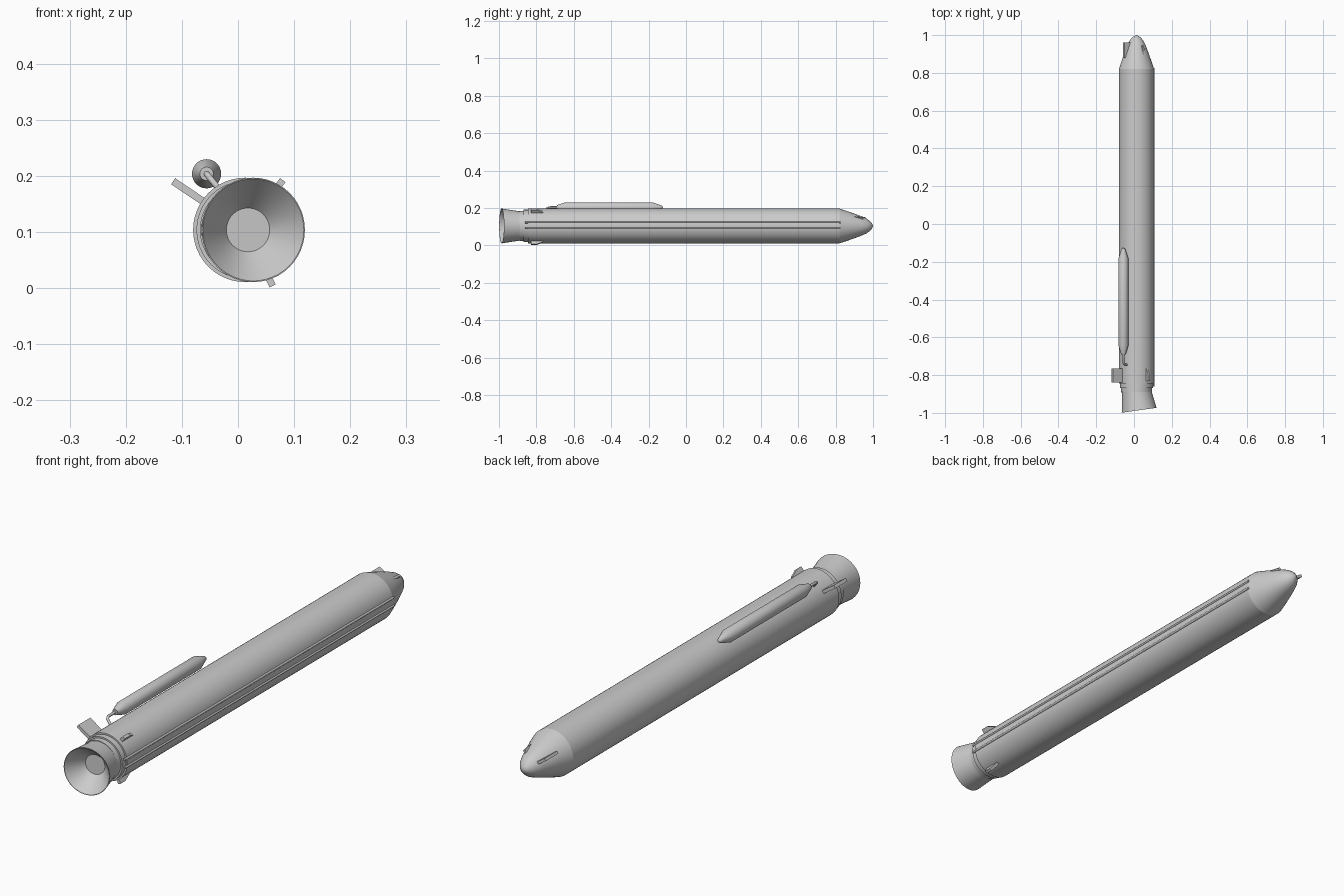
import bpy, bmesh, math
from mathutils import Matrix, Vector

if "Cube" in bpy.data.objects:
    bpy.data.objects.remove(bpy.data.objects["Cube"])

CX, CZ, R = 0.013, 0.104, 0.093     # body axis and radius

grey = bpy.data.materials.new("plain grey")
grey.diffuse_color = (0.6, 0.6, 0.6, 1)
grey.use_nodes = True
grey.node_tree.nodes["Principled BSDF"].inputs["Base Color"].default_value = grey.diffuse_color


def finish(name, bm, smooth=True):
    bmesh.ops.remove_doubles(bm, verts=bm.verts, dist=1e-6)
    bmesh.ops.recalc_face_normals(bm, faces=bm.faces)
    me = bpy.data.meshes.new(name)
    bm.to_mesh(me)
    bm.free()
    me.materials.append(grey)
    ob = bpy.data.objects.new(name, me)
    bpy.context.collection.objects.link(ob)
    if smooth:
        bpy.ops.object.select_all(action='DESELECT')
        ob.select_set(True)
        bpy.context.view_layer.objects.active = ob
        bpy.ops.object.shade_smooth_by_angle(angle=math.radians(20))
    return ob


def lathe(name, profile, x=CX, z=CZ, sides=48, y=0, turn=0):
    """Spin (y, radius) points around a line along y."""
    bm = bmesh.new()
    vs = [bm.verts.new((r, py, 0)) for py, r in profile]
    es = [bm.edges.new(p) for p in zip(vs, vs[1:])]
    bmesh.ops.spin(bm, geom=vs + es, cent=(0, 0, 0), axis=(0, 1, 0),
                   angle=math.tau, steps=sides)
    bm.transform(Matrix.Translation((x, y, z)) @ Matrix.Rotation(turn, 4, 'Z'))
    return finish(name, bm)


def fin(name, outline, angle, thick):
    """Flat plate from (y, distance from axis) points, set round the body."""
    a = math.radians(angle)
    out = Vector((math.cos(a), 0, math.sin(a)))
    side = Vector((-math.sin(a), 0, math.cos(a))) * thick / 2
    bm = bmesh.new()
    base = Vector((CX, 0, CZ))
    rings = [[bm.verts.new(base + out * r + Vector((0, y, 0)) + side * s)
              for y, r in outline] for s in (-1, 1)]
    bm.faces.new(rings[0])
    bm.faces.new(rings[1][::-1])
    n = len(outline)
    for i in range(n):
        j = (i + 1) % n
        bm.faces.new((rings[0][i], rings[0][j], rings[1][j], rings[1][i]))
    return finish(name, bm, False)


def pipe(name, points, radius):
    cu = bpy.data.curves.new(name, 'CURVE')
    cu.dimensions = '3D'
    cu.bevel_depth = radius
    cu.bevel_resolution = 2
    cu.use_fill_caps = True
    sp = cu.splines.new('POLY')
    sp.points.add(len(points) - 1)
    for p, co in zip(sp.points, points):
        p.co = (*co, 1)
    cu.materials.append(grey)
    ob = bpy.data.objects.new(name, cu)
    bpy.context.collection.objects.link(ob)


# main tube with stepped tail
lathe("body", [(-0.89, 0), (-0.89, 0.081), (-0.868, 0.081), (-0.868, 0.087),
               (-0.845, 0.087), (-0.845, R), (0.82, R), (0.82, 0)])

# rounded nose cone
lathe("nose", [(0.82, R), (0.86, 0.080), (0.90, 0.066), (0.94, 0.051),
               (0.965, 0.040), (0.983, 0.027), (0.995, 0.013), (1.0, 0)])

# tilted engine bell, hollow with a flat throat
lathe("nozzle", [(0.01, 0), (0.01, 0.078), (-0.01, 0.079), (-0.102, 0.093),
                 (-0.102, 0.091), (-0.035, 0.039), (-0.035, 0)],
      y=-0.885, turn=math.radians(8))

# fins near the tail: one large, two small
fin("large_tail_fin", [(-0.84, 0.085), (-0.84, 0.155), (-0.765, 0.155),
                       (-0.765, 0.085)], 146, 0.013)
for i, ang in enumerate((53, -64)):
    fin(f"small_tail_fin_{i + 1}", [(-0.83, 0.085), (-0.83, 0.111), (-0.80, 0.111),
                                    (-0.765, 0.096), (-0.765, 0.085)], ang, 0.012)

# fins on the nose
fin("nose_fin", [(0.88, 0.03), (0.88, 0.08), (0.96, 0.08), (0.96, 0.03)], 147, 0.011)
fin("small_nose_fin", [(0.90, 0.03), (0.90, 0.067), (0.945, 0.06), (0.945, 0.03)], 53, 0.01)

# long cable rails on the right side
for i, dz in enumerate((0.019, -0.013)):
    x = CX + math.sqrt(R * R - dz * dz)
    pipe(f"rail_{i + 1}", [(x, -0.86, CZ + dz), (x, 0.825, CZ + dz)], 0.0045)

# side pod with its feed pipe
lathe("pod", [(-0.69, 0), (-0.69, 0.012), (-0.645, 0.026), (-0.18, 0.026),
              (-0.13, 0.009), (-0.122, 0)], x=-0.056, z=0.204, sides=32)
pipe("pod_pipe", [(-0.056, -0.68, 0.204), (-0.056, -0.732, 0.204),
                  (-0.052, -0.743, 0.199), (-0.034, -0.746, 0.177)], 0.0055)
